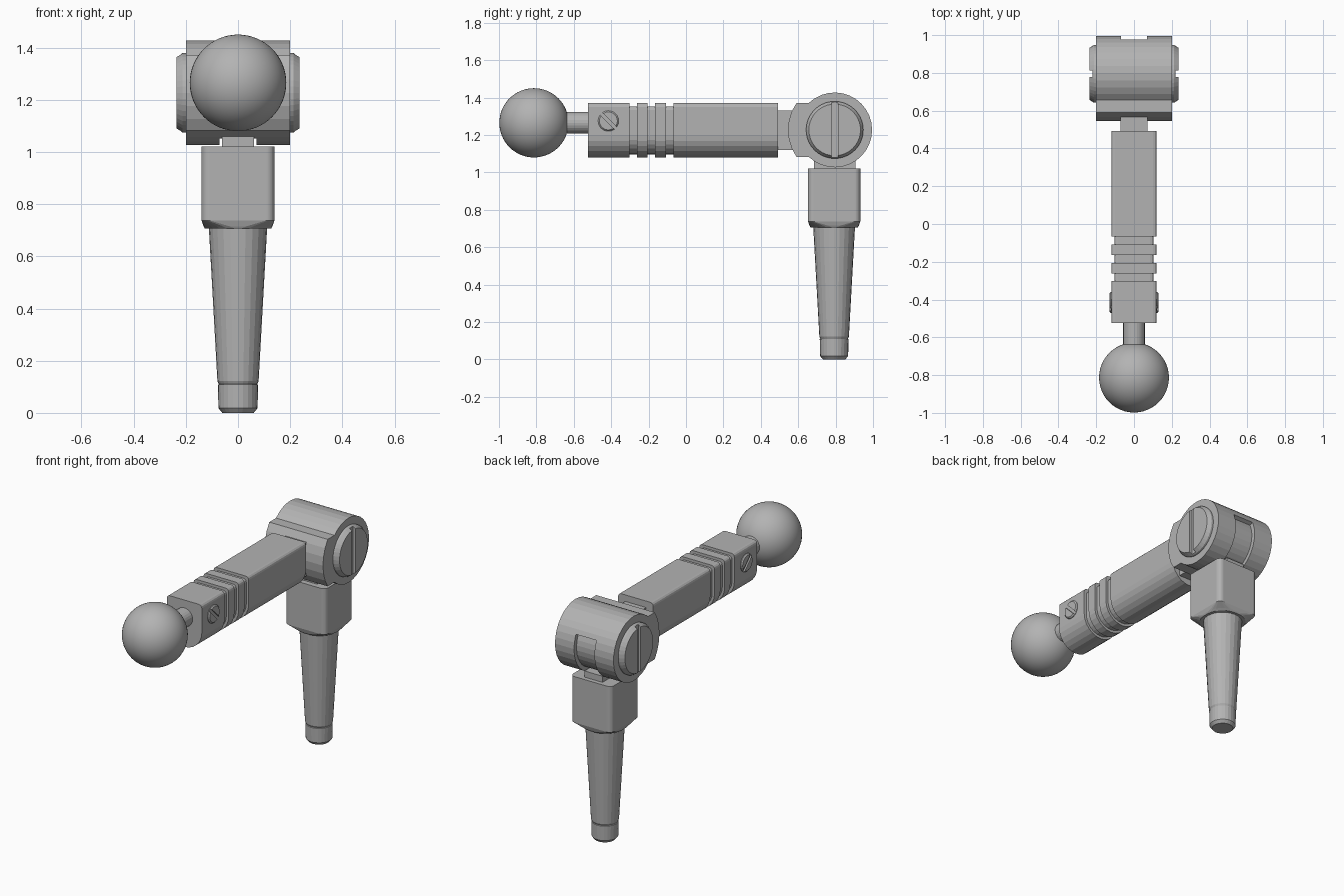
import bpy, bmesh
from math import sin, cos, pi, radians
from mathutils import Vector, Matrix

if "Cube" in bpy.data.objects:
    bpy.data.objects.remove(bpy.data.objects["Cube"])

grey = bpy.data.materials.new("grey")
grey.diffuse_color = (0.45, 0.45, 0.45, 1)
grey.use_nodes = True
grey.node_tree.nodes["Principled BSDF"].inputs["Base Color"].default_value = grey.diffuse_color


def loft(name, rings, smooth=None):
    """Closed solid skinned through equal-length rings of points."""
    bm = bmesh.new()
    vs = [[bm.verts.new(p) for p in r] for r in rings]
    n = len(rings[0])
    for a, b in zip(vs, vs[1:]):
        for i in range(n):
            bm.faces.new((a[i], a[(i + 1) % n], b[(i + 1) % n], b[i]))
    bm.faces.new(vs[0][::-1])
    bm.faces.new(vs[-1])
    bmesh.ops.recalc_face_normals(bm, faces=bm.faces[:])
    me = bpy.data.meshes.new(name)
    bm.to_mesh(me)
    bm.free()
    me.materials.append(grey)
    ob = bpy.data.objects.new(name, me)
    bpy.context.collection.objects.link(ob)
    return ob


def turned(name, axis, centre, profile, n=32):
    """Lathe of (radius, position along axis) pairs."""
    def pt(r, t, a):
        u, v = r * cos(a), r * sin(a)
        p = {'X': (t, u, v), 'Y': (u, t, v), 'Z': (u, v, t)}[axis]
        return Vector(p) + Vector(centre)
    return loft(name, [[pt(r, t, 2 * pi * i / n) for i in range(n)] for r, t in profile])


def box(name, lo, hi):
    (x0, y0, z0), (x1, y1, z1) = lo, hi
    return loft(name, [[(x0, y0, z), (x1, y0, z), (x1, y1, z), (x0, y1, z)] for z in (z0, z1)])


def cut(ob, cutter):
    """Subtract the cutter, then discard it."""
    cutter.hide_render = True
    m = ob.modifiers.new("cut", 'BOOLEAN')
    m.operation, m.solver, m.object = 'DIFFERENCE', 'EXACT', cutter
    bpy.context.view_layer.objects.active = ob
    bpy.ops.object.modifier_apply(modifier=m.name)
    bpy.data.objects.remove(cutter)


def arc(r, a0, a1, n, cx=0.0, cz=0.0):
    return [(cx + r * cos(radians(a0 + (a1 - a0) * i / n)),
             cz + r * sin(radians(a0 + (a1 - a0) * i / n))) for i in range(n + 1)]


# Ball and its neck
bpy.ops.mesh.primitive_uv_sphere_add(segments=48, ring_count=32, radius=0.185,
                                     location=(0, -0.813, 1.265))
ball = bpy.context.object
ball.name = "ball"
ball.data.materials.append(grey)
bpy.ops.object.shade_smooth()
turned("ball_neck", 'Y', (0, 0, 1.265), [(0.057, -0.7), (0.057, -0.5)], 24)


# Arm: flat top, round underside, with three grooves
def arm_ring(y, w, top):
    pts = arc(w, 180, 360, 12, 0, 1.2)
    pts += arc(0.02, 0, 90, 3, w - 0.02, top - 0.02)
    pts += arc(0.02, 90, 180, 3, 0.02 - w, top - 0.02)
    return [(x, y, z) for x, z in pts]


stations = [-0.525, -0.302, -0.262, -0.207, -0.165, -0.108, -0.067, 0.492]
rings = []
for i, y in enumerate(stations):
    full, groove = arm_ring(y, 0.12, 1.37), arm_ring(y, 0.104, 1.353)
    if i in (0, len(stations) - 1):
        rings.append(full)
    else:
        rings += [full, groove] if i % 2 else [groove, full]
loft("arm", rings)
box("arm_tongue", (-0.071, 0.48, 1.12), (0.071, 0.6, 1.33))

# Slotted screws on both sides of the arm
for s, side in ((1, "right"), (-1, "left")):
    screw = turned("screw_" + side, 'X', (0, -0.415, 1.275),
                   [(0.055, s * 0.11), (0.055, s * 0.124), (0.048, s * 0.131)], 24)
    slot = box("slot_cutter", (-0.009, -0.08, -0.009), (0.009, 0.08, 0.009))
    slot.matrix_world = (Matrix.Translation((s * 0.131, -0.415, 1.275))
                         @ Matrix.Rotation(radians(-45), 4, 'X'))
    cut(screw, slot)

# Hinge knuckle with its yoke, slotted at the back and underneath
HY, HZ = 0.795, 1.227
outline = arc(0.2, -133.5, 133.5, 24, HY, HZ) + arc(0.25, 144.5, 215.5, 6, HY, HZ)
knuckle = loft("hinge_knuckle", [[(x, y, z) for y, z in outline] for x in (-0.2, 0.2)])
sector = arc(0.175, -118, 25, 14, HY, HZ) + arc(0.26, 25, -118, 14, HY, HZ)
cut(knuckle, loft("slot_cutter", [[(x, y, z) for y, z in sector] for x in (-0.07, 0.07)]))

# Slotted hinge caps
for s, side in ((1, "right"), (-1, "left")):
    cap = turned("hinge_cap_" + side, 'X', (0, HY, HZ),
                 [(0.153, s * 0.19), (0.153, s * 0.212), (0.138, s * 0.235)], 40)
    a, b = sorted((s * 0.219, s * 0.3))
    cut(cap, box("slot_cutter", (a, HY - 0.017, 1.0), (b, HY + 0.017, 1.5)))


# Post head: rounded square, chamfered towards a circle below
def square_ring(z, h, r):
    pts = []
    for k, (sx, sy) in enumerate(((1, 1), (-1, 1), (-1, -1), (1, -1))):
        pts += arc(r, 90 * k, 90 * k + 90, 6, sx * (h - r), sy * (h - r))
    return [(x, y + HY - 0.003, z) for x, y in pts]


loft("post_head", [square_ring(0.706, 0.127, 0.115), square_ring(0.715, 0.132, 0.1),
                   square_ring(0.738, 0.14, 0.03), square_ring(1.022, 0.14, 0.03)])
box("post_tongue", (-0.062, HY - 0.11, 1.0), (0.062, HY + 0.11, 1.06))

# Tapered peg with a small step near the tip
turned("peg", 'Z', (0, HY - 0.003, 0),
       [(0.06, 0), (0.075, 0.018), (0.077, 0.108), (0.073, 0.11),
        (0.079, 0.122), (0.112, 0.715)], 24)
